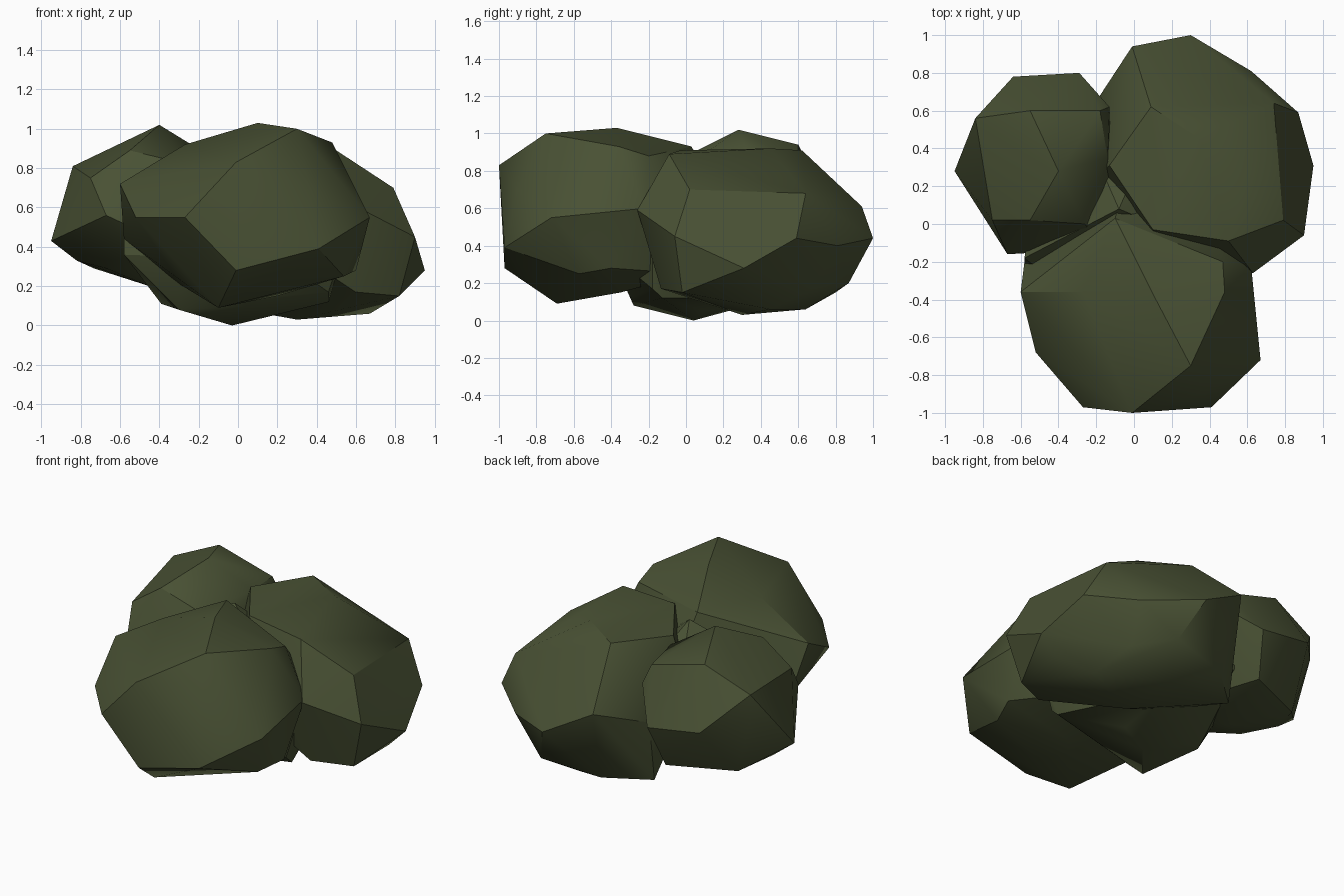
import bpy, bmesh

leaf = bpy.data.materials.new("leaf_green")
leaf.diffuse_color = (0.066, 0.082, 0.034, 1)


def lump(name, outline, base, tips):
    """Faceted clump: hull of a waist outline, a base ring and a few corner tips.
    base = (centre x, centre y, height, scale of outline)."""
    bm = bmesh.new()
    n = len(outline)
    cx = sum(p[0] for p in outline) / n
    cy = sum(p[1] for p in outline) / n
    bx, by, h, s = base
    ring = [(bx + (x - cx) * s, by + (y - cy) * s, h) for x, y, _ in outline[1::2]]
    for p in outline + ring + tips:
        bm.verts.new(p)
    bmesh.ops.convex_hull(bm, input=bm.verts[:])
    loose = [v for v in bm.verts if not v.link_faces]
    bmesh.ops.delete(bm, geom=loose, context='VERTS')
    bmesh.ops.recalc_face_normals(bm, faces=bm.faces[:])
    mesh = bpy.data.meshes.new(name)
    bm.to_mesh(mesh)
    bm.free()
    mesh.materials.append(leaf)
    ob = bpy.data.objects.new(name, mesh)
    bpy.context.collection.objects.link(ob)
    bpy.ops.object.select_all(action='DESELECT')
    ob.select_set(True)
    bpy.context.view_layer.objects.active = ob
    bpy.ops.object.shade_smooth_by_angle(angle=0.52)


# Front clump
lump("front_clump",
     [(-.60, -.36, .72), (-.52, -.68, .55), (-.27, -.97, .55), (-.01, -1.0, .83),
      (.41, -.97, .39), (.67, -.72, .55), (.62, -.22, .60), (.40, .10, .55),
      (-.05, .20, .60), (-.58, -.20, .44)],
     base=(.06, -.40, .25, .72),
     tips=[(.10, -.37, 1.03), (.30, -.75, 1.0), (.48, -.36, .93), (-.10, .03, .93),
           (-.27, -.36, .92), (-.01, -.97, .28), (.60, -.40, .28), (-.10, -.69, .09),
           (.36, -.90, .70), (.47, -.20, .88), (.20, -.35, .15)])

# Right back clump, tallest towards the middle
lump("right_clump",
     [(-.20, .65, .50), (-.01, .94, .61), (.30, 1.0, .44), (.62, .81, .40),
      (.87, .59, .44), (.95, .31, .28), (.90, -.06, .45), (.63, -.26, .59),
      (.10, -.20, .50), (-.20, .25, .50)],
     base=(.42, .37, .17, .76),
     tips=[(.09, .62, .91), (-.13, .31, .90), (.10, -.03, .91), (.50, -.09, .89),
           (.35, .45, .92), (.74, .64, .68), (.79, .02, .70), (.82, -.02, .15),
           (.67, .45, .06), (.30, .64, .06), (.30, .30, .03), (.03, .80, .15),
           (-.20, .60, .12), (.40, .87, .20)])

# Left back clump
lump("left_clump",
     [(-.95, .28, .43), (-.84, .56, .81), (-.64, .78, .60), (-.29, .80, .55),
      (-.13, .62, .72), (-.11, .25, .65), (-.21, -.08, .65), (-.50, -.15, .48),
      (-.67, -.16, .56), (-.75, .02, .75)],
     base=(-.50, .34, .29, .70),
     tips=[(-.40, .28, 1.02), (-.55, .60, .94), (-.55, .02, .89), (-.84, .56, .66),
           (-.18, .60, .84), (-.14, .35, .86), (-.26, .0, .82), (-.20, .0, .35),
           (-.82, .30, .33), (-.45, .30, .20)])

# Low core that fills the middle and touches the ground
lump("core_clump",
     [(-.58, -.23, .36), (-.52, .20, .40), (-.30, .58, .40), (.15, .60, .40),
      (.45, .30, .40), (.54, -.18, .42), (.20, -.40, .35), (-.30, -.40, .35),
      (-.58, -.18, .58)],
     base=(-.04, .04, .12, .78),
     tips=[(-.08, .08, .90), (-.22, .06, .80), (-.39, .10, .11), (-.30, -.28, .08),
           (.15, .10, .05), (.46, -.18, .17), (-.03, .04, 0)])
